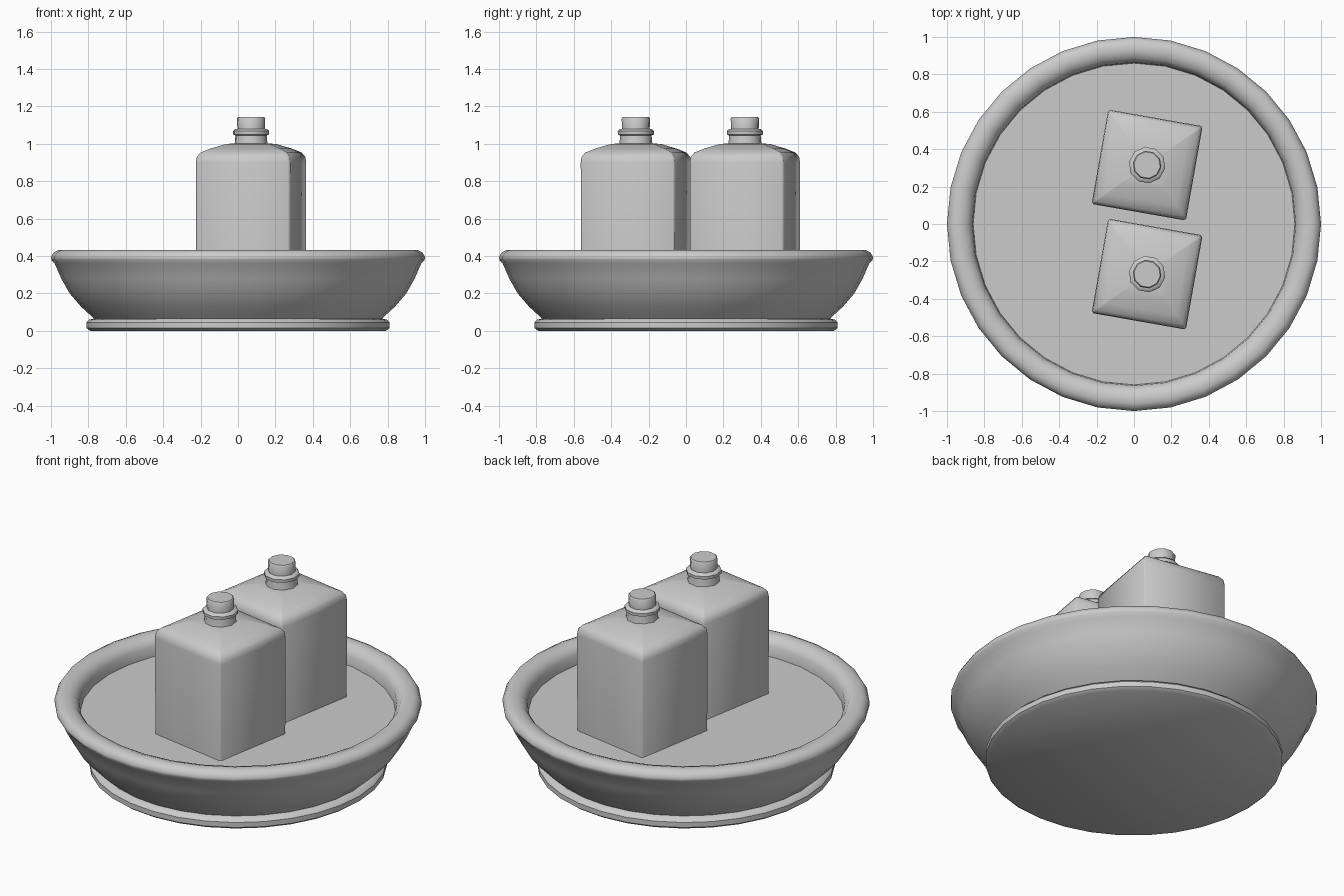
import bpy, bmesh
from math import cos, sin, pi, radians

if "Cube" in bpy.data.objects:
    bpy.data.objects.remove(bpy.data.objects["Cube"])


def ring_circle(n):
    return [(cos(2 * pi * i / n), sin(2 * pi * i / n)) for i in range(n)]


def ring_square(b):
    # unit square with slightly cut corners, counter-clockwise
    a = 1 - b
    return [(1, -a), (1, a), (a, 1), (-a, 1), (-1, a), (-1, -a), (-a, -1), (a, -1)]


def loft(name, ring, profile, loc=(0, 0, 0), turn=0, angle=40):
    """Sweep a unit ring through (size, z) steps, closing both ends."""
    bm = bmesh.new()
    rows = [[bm.verts.new((x * r, y * r, z)) for x, y in ring] for r, z in profile]
    n = len(ring)
    for lo, hi in zip(rows, rows[1:]):
        for i in range(n):
            j = (i + 1) % n
            bm.faces.new((lo[i], lo[j], hi[j], hi[i]))
    bm.faces.new(rows[0][::-1])
    bm.faces.new(rows[-1])
    me = bpy.data.meshes.new(name)
    bm.to_mesh(me)
    bm.free()
    ob = bpy.data.objects.new(name, me)
    bpy.context.collection.objects.link(ob)
    ob.location = loc
    ob.rotation_euler.z = turn
    bpy.ops.object.select_all(action='DESELECT')
    ob.select_set(True)
    bpy.context.view_layer.objects.active = ob
    bpy.ops.object.shade_smooth_by_angle(angle=radians(angle))
    return ob


# Round dish: foot, bowed wall, rolled rim and flat floor
loft("dish", ring_circle(32), [
    (0.79, 0.0), (0.81, 0.015), (0.81, 0.045), (0.795, 0.06), (0.77, 0.066),
    (0.785, 0.08), (0.84, 0.13), (0.90, 0.20), (0.945, 0.28), (0.98, 0.36),
    (0.998, 0.38), (1.0, 0.395), (0.985, 0.42), (0.96, 0.432), (0.925, 0.432),
    (0.89, 0.42), (0.865, 0.385), (0.86, 0.325)])

# Two square bottles, each with a neck, collar and cap
TURN = radians(-10)
for label, y in (("front", -0.268), ("back", 0.315)):
    spot = (0.07, y, 0)
    loft(label + "_bottle", ring_square(0.04), [
        (0.255, 0.32), (0.256, 0.90), (0.252, 0.93), (0.235, 0.953),
        (0.19, 0.974), (0.12, 0.998), (0.08, 1.003)], spot, TURN, 50)
    loft(label + "_neck", ring_circle(10), [
        (0.092, 0.985), (0.088, 1.01), (0.085, 1.045), (0.097, 1.05),
        (0.098, 1.068), (0.088, 1.078), (0.07, 1.08)], spot, TURN)
    loft(label + "_cap", ring_circle(10), [
        (0.074, 1.07), (0.077, 1.135), (0.071, 1.143)], spot, TURN)
